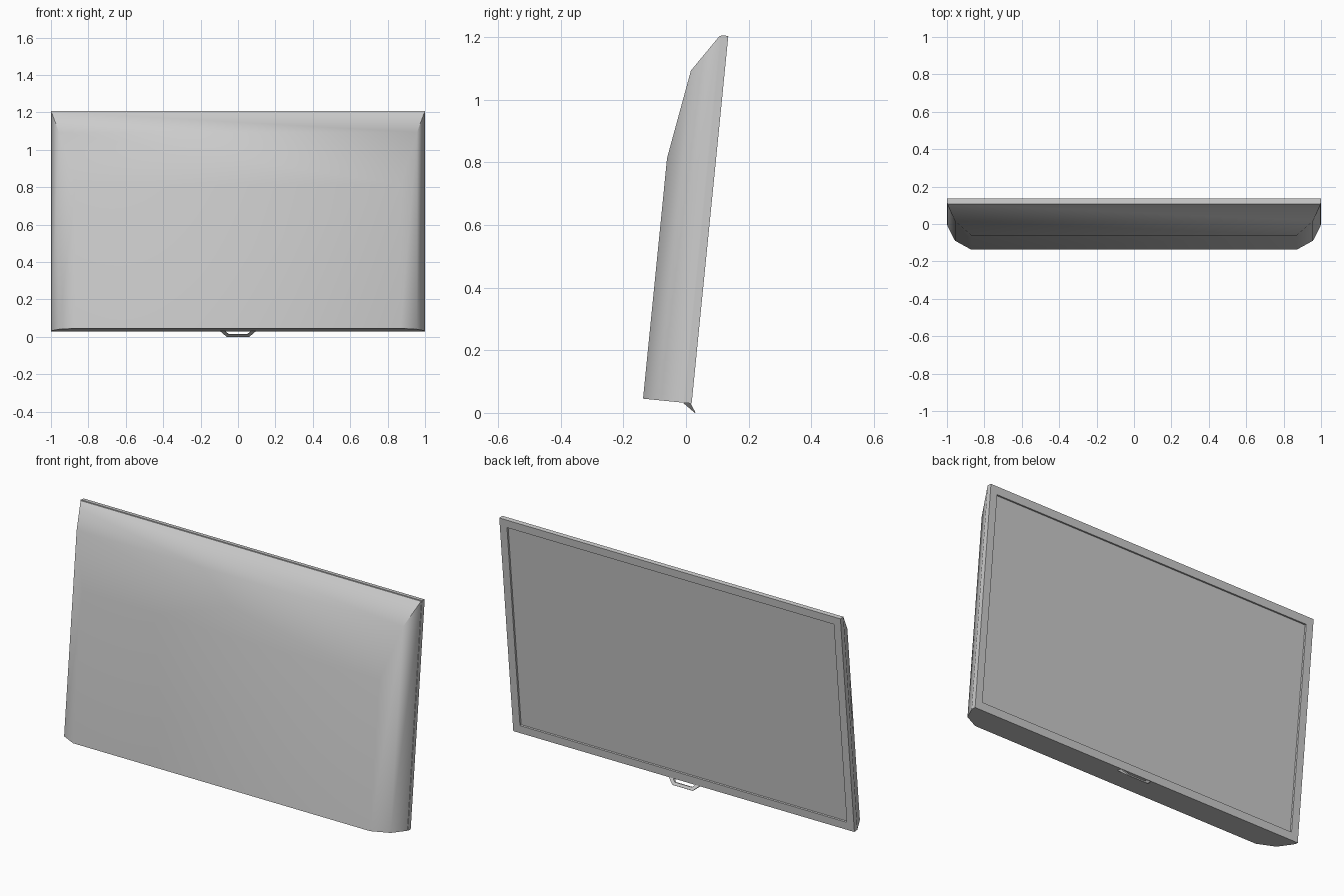
import bpy, bmesh, math
from mathutils import Matrix

if "Cube" in bpy.data.objects:
    bpy.data.objects.remove(bpy.data.objects["Cube"])

# Panel frame: x across, -y towards the front, z up along the leaning panel
LEAN = Matrix.Translation((0, 0.018, 0.03)) @ Matrix.Rotation(math.radians(-5.7), 4, 'X')
H = 1.18


def make_object(name, loops, pairs, caps, smooth=None, closed=True, matrix=LEAN):
    """Bridge pairs of point loops and fill the capped loops."""
    bm = bmesh.new()
    rings = [[bm.verts.new(p) for p in loop] for loop in loops]
    for i, j in pairs:
        a, b = rings[i], rings[j]
        n = len(a)
        for k in range(n if closed else n - 1):
            m = (k + 1) % n
            bm.faces.new((a[k], a[m], b[m], b[k]))
    for cap in caps:
        if isinstance(cap, int):
            bm.faces.new(rings[cap])
        else:
            bm.faces.new([rings[i][k] for i, k in cap])
    bmesh.ops.recalc_face_normals(bm, faces=bm.faces)
    mesh = bpy.data.meshes.new(name)
    bm.to_mesh(mesh)
    bm.free()
    ob = bpy.data.objects.new(name, mesh)
    ob.matrix_world = matrix
    bpy.context.collection.objects.link(ob)
    if smooth:
        bpy.context.view_layer.objects.active = ob
        ob.select_set(True)
        bpy.ops.object.shade_smooth_by_angle(angle=math.radians(smooth))
        ob.select_set(False)
    return ob


def rect(inset, y):
    a, b, t = 1 - inset, inset, H - inset
    return [(-a, y, b), (a, y, b), (a, y, t), (-a, y, t)]


# Screen frame with its recessed screen on the back
make_object("screen_frame",
            [rect(0, -0.024), rect(0, 0), rect(0.042, 0), rect(0.042, -0.01)],
            [(0, 1), (1, 2), (2, 3)], [0])
make_object("screen", [rect(0.042, -0.01), rect(0.042, -0.014)], [(0, 1)], [0, 1])

# Rounded cover: mitred arches (half width, height, depth), open at the bottom
steps = [(0.998, 1.177, 0.024), (0.998, 1.177, 0.028),
         (0.957, 1.058, 0.108), (0.87, 0.773, 0.156)]
arches = [[(-w, -d, 0), (-w, -d, h), (w, -d, h), (w, -d, 0)] for w, h, d in steps]
bottom = [(i, 0) for i in range(4)] + [(i, 3) for i in reversed(range(4))]
make_object("front_cover", arches, [(0, 1), (1, 2), (2, 3)],
            [0, 3, bottom], smooth=40, closed=False)


# Small pull handle under the bottom edge
def handle_loop(top_w, low_w, t, back):
    def yz(s):
        return (0.012 + 0.018 * s, 0.035 - 0.033 * s) if back else \
               (-0.008 + 0.036 * s, 0.031 - 0.031 * s)
    return [(x, *yz(s)) for x, s in
            ((-top_w, 0), (-low_w, t), (low_w, t), (top_w, 0))]


make_object("pull_handle",
            [handle_loop(0.097, 0.06, 1, False), handle_loop(0.097, 0.06, 1, True),
             handle_loop(0.072, 0.05, 0.6, True), handle_loop(0.072, 0.05, 0.6, False)],
            [(0, 1), (1, 2), (2, 3), (3, 0)], [], closed=False,
            matrix=Matrix.Identity(4))
